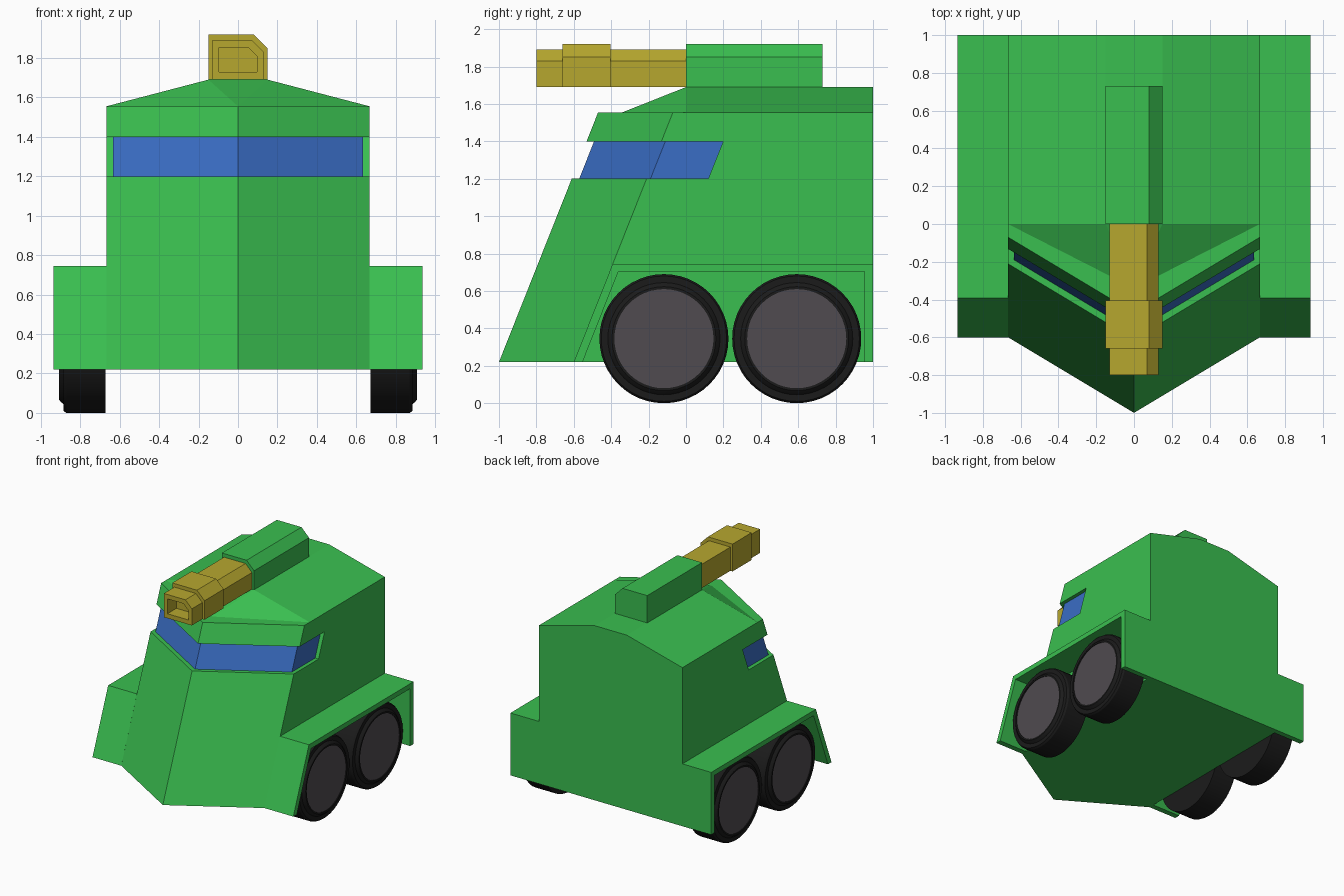
import bpy, bmesh, math
from mathutils import Vector

if "Cube" in bpy.data.objects:
    bpy.data.objects.remove(bpy.data.objects["Cube"])


def material(name, rgb):
    m = bpy.data.materials.new(name)
    m.use_nodes = True
    m.diffuse_color = (*rgb, 1)
    m.node_tree.nodes["Principled BSDF"].inputs["Base Color"].default_value = (*rgb, 1)
    return m


GREEN = material("green paint", (0.042, 0.52, 0.08))
BLUE = material("blue glass", (0.042, 0.155, 0.56))
GOLD = material("olive gold", (0.47, 0.39, 0.028))
BLACK = material("black rubber", (0.011, 0.011, 0.011))
GREY = material("grey hub", (0.08, 0.07, 0.08))


def finish(name, bm, *mats):
    """Clean the mesh and turn it into an object."""
    bmesh.ops.remove_doubles(bm, verts=bm.verts, dist=0.0005)
    bmesh.ops.recalc_face_normals(bm, faces=bm.faces)
    mesh = bpy.data.meshes.new(name)
    bm.to_mesh(mesh)
    bm.free()
    for m in mats:
        mesh.materials.append(m)
    obj = bpy.data.objects.new(name, mesh)
    bpy.context.collection.objects.link(obj)
    return obj


def loft(bm, rings, caps=True):
    """Join closed rings of points; returns side faces as (level, segment, face)."""
    levels = [[bm.verts.new(p) for p in ring] for ring in rings]
    n, sides = len(levels[0]), []
    for k in range(len(levels) - 1):
        a, b = levels[k], levels[k + 1]
        for i in range(n):
            j = (i + 1) % n
            sides.append((k, i, bm.faces.new((a[i], a[j], b[j], b[i]))))
    if caps:
        bm.faces.new(levels[0])
        bm.faces.new(levels[-1])
    return sides


W, BASE, EAVE, RIDGE = 0.667, 0.22, 1.555, 1.69
SLOPE, PROW = 0.397, 0.6


# Hull: pointed raked front with a recessed wraparound window
def hull_ring(z, inset):
    rake = (z - BASE) * SLOPE
    w = W - 0.8 * inset
    apex = -1 + rake + inset
    end = -0.27 + rake
    half = [(w, apex + PROW * w), (w, end), (W, end), (W, 1)]
    pts = [(0, apex)] + half + [(-x, y) for x, y in reversed(half)]
    return [(x, y, z) for x, y in pts]


bm = bmesh.new()
steps = [(BASE, 0), (1.2, 0), (1.2, 0.04), (1.4, 0.04), (1.4, 0), (EAVE, 0)]
for level, seg, face in loft(bm, [hull_ring(z, s) for z, s in steps]):
    if level == 2 and seg in (0, 1, 7, 8):
        face.material_index = 1
finish("hull", bm, GREEN, BLUE)

# Roof: sloped sides and a pointed front
bm = bmesh.new()
gable = [(-W, EAVE), (W, EAVE), (0.15, RIDGE), (-0.15, RIDGE)]
back = [bm.verts.new((x, 1, z)) for x, z in gable]
front = [bm.verts.new((x, 0, z)) for x, z in gable]
tip = bm.verts.new((0, -0.34, EAVE))
bm.faces.new(back)
for i in range(4):
    j = (i + 1) % 4
    bm.faces.new((back[i], back[j], front[j], front[i]))
    bm.faces.new((front[i], front[j], tip))
finish("roof", bm, GREEN)


# Gun: box sections with one cut corner
def gun_ring(half, top, cut, y, bottom=RIDGE):
    pts = [(-half, bottom), (half, bottom), (half, top - cut),
           (half - cut, top), (-half, top)]
    return [(x, y, z) for x, z in pts]


bm = bmesh.new()
loft(bm, [gun_ring(0.15, 1.92, 0.07, y) for y in (0, 0.73)])
finish("gun_housing", bm, GREEN)

bm = bmesh.new()
barrel = [(0.13, 1.89, 0.06, y) for y in (0, -0.405)]
barrel += [(0.15, 1.92, 0.07, y) for y in (-0.405, -0.66)]
barrel += [(0.13, 1.89, 0.06, y) for y in (-0.66, -0.8)]
bore = [(0.097, 1.853, 0.045, y, 1.728) for y in (-0.8, -0.68)]
loft(bm, [gun_ring(*r) for r in barrel + bore])
finish("gun_barrel", bm, GOLD)


# Fenders: open-bottomed arches over the wheels
def arch(x):
    outer = [(-0.6, BASE), (-0.392, 0.745), (1, 0.745), (1, BASE)]
    inner = [(0.955, BASE), (0.955, 0.703), (-0.362, 0.703), (-0.553, BASE)]
    return [Vector((x, y, z)) for y, z in outer + inner]


for side, label in ((1, "left"), (-1, "right")):
    bm = bmesh.new()
    rings = [arch(side * x) for x in (W, 0.935)]
    loft(bm, rings, caps=False)
    for ring in rings:
        for i in range(3):
            quad = (ring[i], ring[i + 1], ring[6 - i], ring[7 - i])
            bm.faces.new([bm.verts.new(p) for p in quad])
    finish(label + "_fender", bm, GREEN)

# Wheels: lathed tyres with a raised rim and a split hub disc
SIDES = 48
tyre = [(0.345, 0.673), (0.345, 0.87), (0.335, 0.886), (0.3, 0.886),
        (0.29, 0.898), (0.278, 0.908), (0.265, 0.908), (0.265, 0.902)]
for side, label in ((1, "left"), (-1, "right")):
    for cy, place in ((-0.118, "front"), (0.592, "rear")):
        bm = bmesh.new()
        rings = []
        for r, x in tyre:
            angles = [2 * math.pi * i / SIDES for i in range(SIDES)]
            rings.append([(side * x, cy + r * math.cos(a), 0.345 + r * math.sin(a))
                          for a in angles])
        loft(bm, rings, caps=False)
        bm.faces.new([bm.verts.new(p) for p in rings[0]])
        half = SIDES // 2
        hub = [bm.verts.new(p) for p in rings[-1]]
        for part in (hub[:half + 1], hub[half:] + hub[:1]):
            bm.faces.new(part).material_index = 1
        wheel = finish(f"{label}_{place}_wheel", bm, BLACK, GREY)
        bpy.ops.object.select_all(action="DESELECT")
        wheel.select_set(True)
        bpy.context.view_layer.objects.active = wheel
        bpy.ops.object.shade_smooth_by_angle(angle=math.radians(25))
